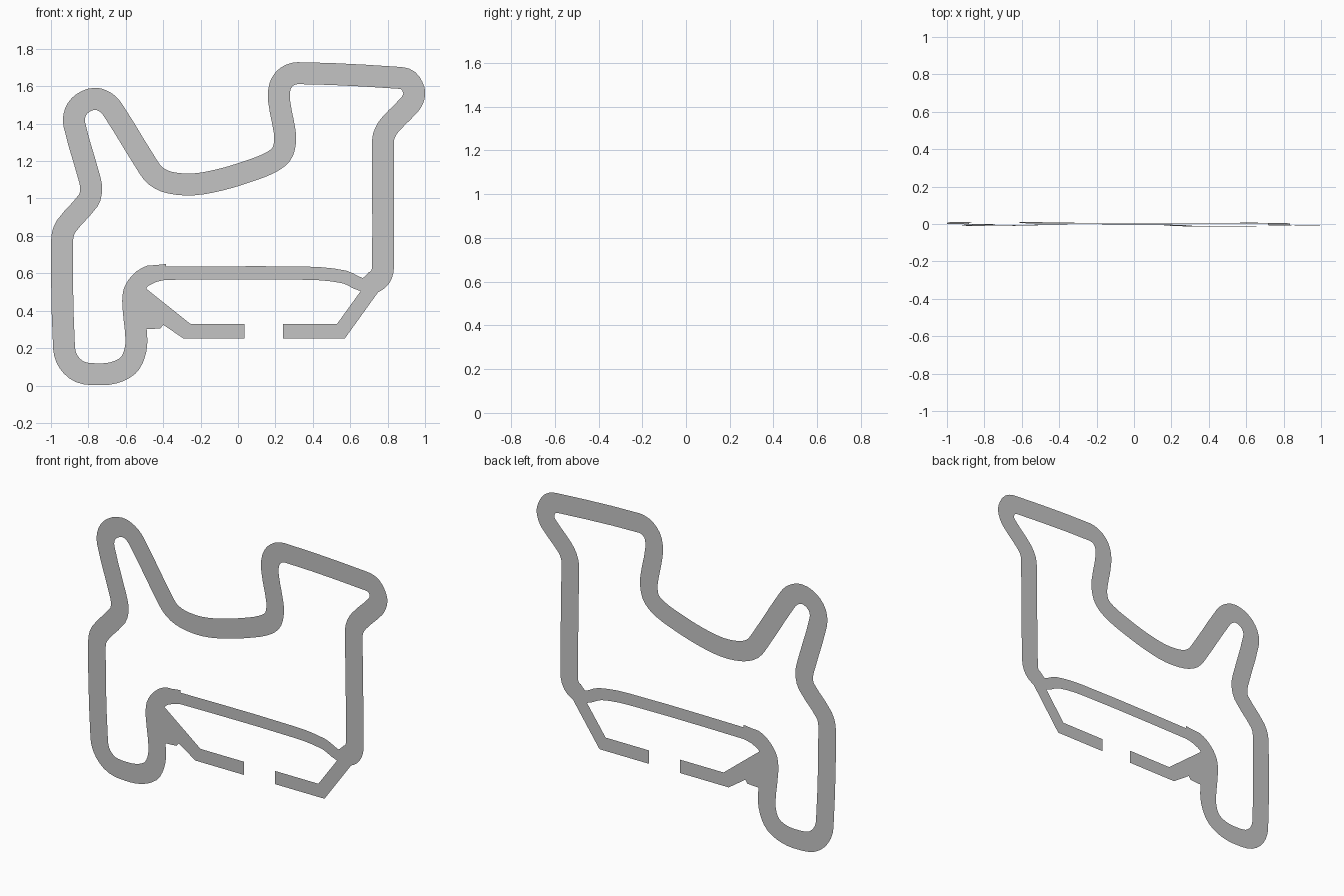
import bpy
import bmesh
from mathutils import Vector
from mathutils.geometry import interpolate_bezier

default_cube = bpy.data.objects.get("Cube")
if default_cube:
    bpy.data.objects.remove(default_cube, do_unlink=True)

ROAD_WIDTH = 0.117
LINK_WIDTH = 0.07
STEPS = 3

asphalt = bpy.data.materials.new("light_asphalt_grey")
asphalt.use_nodes = True
asphalt.diffuse_color = (0.56, 0.56, 0.56, 1)
asphalt.node_tree.nodes["Principled BSDF"].inputs["Base Color"].default_value = asphalt.diffuse_color


def on_sheet(point):
    """Place a point of the plan on the slightly leaning upright sheet."""
    return Vector((point[0], 0.012 - 0.014 * point[1], point[1]))


def make_object(name, build):
    """Run a bmesh builder, turn its faces to the front and link the object."""
    bm = bmesh.new()
    build(bm)
    bm.normal_update()
    for face in bm.faces:
        if face.normal.y > 0:
            face.normal_flip()
    mesh = bpy.data.meshes.new(name)
    bm.to_mesh(mesh)
    bm.free()
    mesh.materials.append(asphalt)
    obj = bpy.data.objects.new(name, mesh)
    bpy.context.collection.objects.link(obj)
    return obj


def rounded(stations):
    """Round a closed line of (point, width), keeping long straights straight."""
    count = len(stations)
    points = [Vector(p).to_3d() for p, _ in stations]
    tangents = [(points[(i + 1) % count] - points[i - 1]).normalized() for i in range(count)]
    result = []
    for i in range(count):
        j = (i + 1) % count
        handle = (points[j] - points[i]).length / 3
        curve = interpolate_bezier(
            points[i], points[i] + tangents[i] * handle,
            points[j] - tangents[j] * handle, points[j], STEPS + 1)
        for k, point in enumerate(curve[:-1]):
            blend = k / STEPS
            width = stations[i][1] * (1 - blend) + stations[j][1] * blend
            result.append((point.to_2d(), width))
    return result


def closed_ribbon(name, stations):
    """Flat mitred road along a closed centre line of (point, width)."""
    def build(bm):
        rails = []
        count = len(stations)
        for i, (here, width) in enumerate(stations):
            arriving = (here - stations[i - 1][0]).normalized()
            leaving = (stations[(i + 1) % count][0] - here).normalized()
            tangent = (arriving + leaving).normalized()
            side = Vector((-tangent.y, tangent.x))
            reach = width / 2 / max(tangent.dot(arriving), 0.6)
            rails.append([bm.verts.new(on_sheet(here + side * s * reach)) for s in (-1, 1)])
        for i, (left, right) in enumerate(rails):
            previous_left, previous_right = rails[i - 1]
            bm.faces.new((previous_left, left, right, previous_right))
    return make_object(name, build)


def flat_plate(name, outline):
    """Flat polygon, triangulated so that concave outlines fill properly."""
    def build(bm):
        face = bm.faces.new([bm.verts.new(on_sheet(p)) for p in outline])
        bmesh.ops.triangulate(bm, faces=[face])
    return make_object(name, build)


# Centre line of the circuit, clockwise from the upper straight
upper_right_bend = [
    (.32, 1.67), (.86, 1.645), (.91, 1.63), (.94, 1.58), (.94, 1.545),
    (.92, 1.505), (.81, 1.39), (.78, 1.335), (.775, 1.28)]
lower_right_bend = [(.775, .63), (.76, .58), (.72, .55)]
lower_link = [(.66, .54), (.57, .58), (.385, .6), (-.385, .6)]
link_exit = [(-.47, .593), (-.527, .556)]
lower_left_hairpin = [
    (-.555, .5), (-.56, .43), (-.543, .245), (-.555, .165), (-.59, .105),
    (-.665, .068), (-.755, .06), (-.845, .073), (-.905, .125), (-.93, .2)]
left_kink = [
    (-.94, .78), (-.92, .85), (-.8, .99), (-.785, 1.05), (-.795, 1.11)]
upper_left_hairpin = [
    (-.875, 1.395), (-.87, 1.46), (-.83, 1.51), (-.765, 1.533),
    (-.71, 1.515), (-.67, 1.475)]
middle_sweep = [
    (-.49, 1.185), (-.44, 1.12), (-.365, 1.085), (-.24, 1.075),
    (-.095, 1.1), (.055, 1.145), (.17, 1.19), (.23, 1.235)]
inner_climb = [
    (.25, 1.29), (.25, 1.355), (.22, 1.52), (.225, 1.6), (.26, 1.65)]

# Each section has its own road width
sections = [
    (upper_right_bend, ROAD_WIDTH), (lower_right_bend, ROAD_WIDTH),
    (lower_link, LINK_WIDTH), (link_exit, 0.1),
    (lower_left_hairpin, ROAD_WIDTH), (left_kink, ROAD_WIDTH),
    (upper_left_hairpin, ROAD_WIDTH), (middle_sweep, ROAD_WIDTH),
    (inner_climb, ROAD_WIDTH)]
centre_line = [(p, width) for points, width in sections for p in points]
closed_ribbon("circuit_road", rounded(centre_line))

# Side lane below the link, broken by a gap in the middle
flat_plate("side_lane_left", [
    (-.5, .525), (-.255, .33), (.035, .33), (.035, .25), (-.29, .25),
    (-.4, .325), (-.415, .305), (-.51, .3)])
flat_plate("side_lane_right", [
    (.24, .33), (.53, .33), (.66, .51), (.75, .5), (.57, .25), (.24, .25)])

# Small step where the link widens
flat_plate("link_step", [(-.485, .638), (-.385, .65), (-.385, .62), (-.46, .6)])
